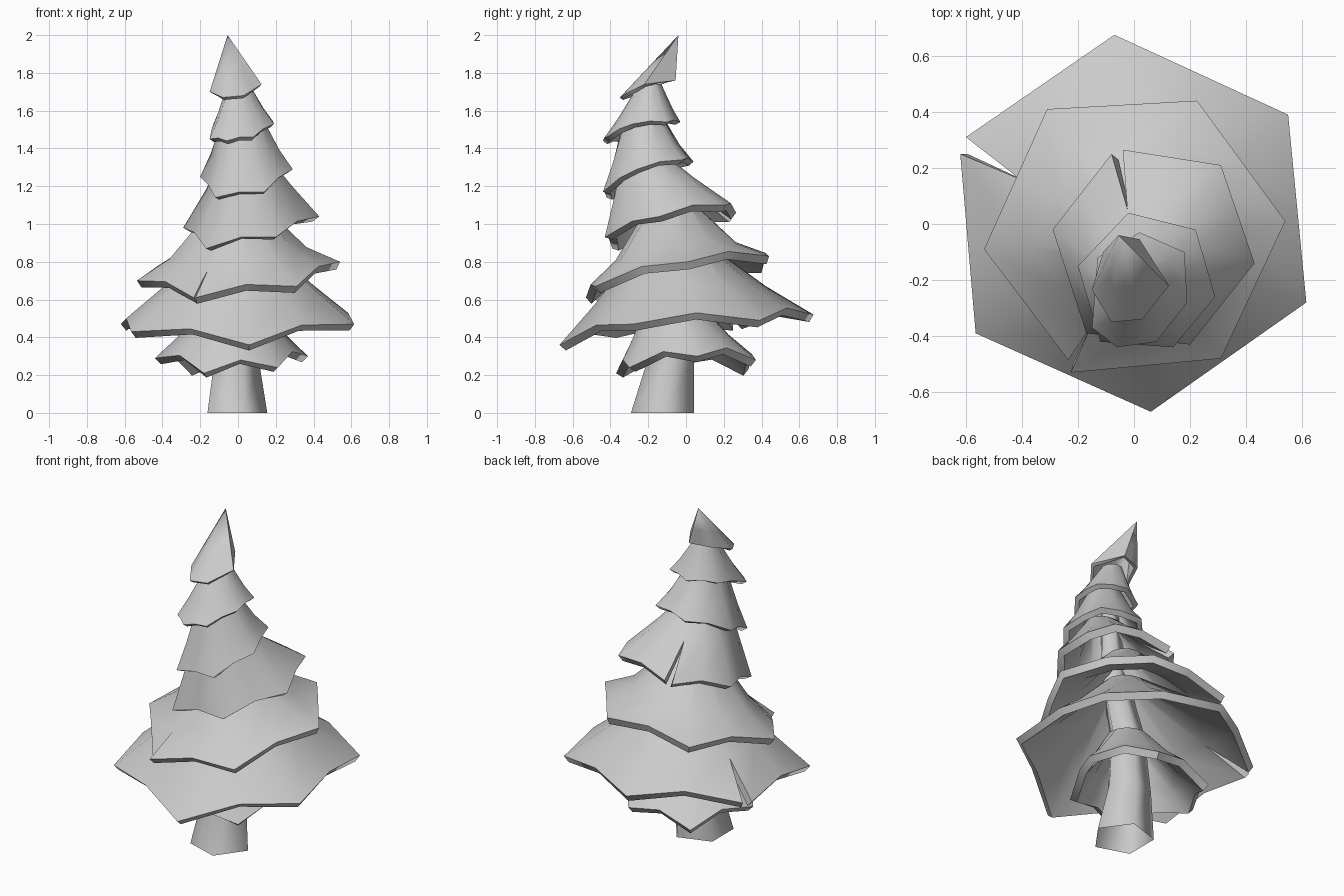
import bpy
import bmesh
from math import cos, sin, tau, radians
from mathutils import Vector

if "Cube" in bpy.data.objects:
    bpy.data.objects.remove(bpy.data.objects["Cube"], do_unlink=True)

# Single plain colour
grey = bpy.data.materials.new("light_grey")
grey.use_nodes = True
colour = (0.6, 0.6, 0.6, 1)
grey.diffuse_color = colour
shader = grey.node_tree.nodes["Principled BSDF"]
shader.inputs["Base Color"].default_value = colour
shader.inputs["Roughness"].default_value = 0.8


def finish(name, bm, thickness=0, angle=62):
    """Turn a bmesh into a smooth shaded object, with optional inward thickness."""
    mesh = bpy.data.meshes.new(name)
    bm.to_mesh(mesh)
    bm.free()
    mesh.materials.append(grey)
    obj = bpy.data.objects.new(name, mesh)
    bpy.context.collection.objects.link(obj)
    bpy.ops.object.select_all(action='DESELECT')
    obj.select_set(True)
    bpy.context.view_layer.objects.active = obj
    if thickness:
        shell = obj.modifiers.new("shell", 'SOLIDIFY')
        shell.thickness = thickness
        shell.offset = -1
        bpy.ops.object.modifier_apply(modifier=shell.name)
    bpy.ops.object.shade_smooth_by_angle(angle=radians(angle))


def bridge(bm, lower, upper, closed=True):
    """Join two clockwise rings with outward facing quads."""
    count = len(lower)
    for i in range(count if closed else count - 1):
        j = (i + 1) % count
        bm.faces.new((lower[j], lower[i], upper[i], upper[j]))


def branch_tier(name, corners, top, radius, lift, sag=0.02, thickness=0.045,
                split=False, slit=0.4):
    """Drooping skirt: corner tips with raised midpoints, narrowing to the top.
    A split tier has a slit in its rim between the last and first corner."""
    corners = [Vector(c) for c in corners]
    top = Vector(top)
    rim = []
    for i, tip in enumerate(corners):
        rim.append(tip)
        if split and i == len(corners) - 1:
            break
        following = corners[(i + 1) % len(corners)]
        rim.append((tip + following) / 2 + Vector((0, 0, lift)))

    # Collar ring around the top centre, and a slightly sunken middle ring
    collar = []
    for p in rim:
        outward = Vector((p.x - top.x, p.y - top.y, 0)).normalized()
        collar.append(top + outward * radius)
    if split:
        collar[0] = collar[-1] = (collar[0] + collar[-1]) / 2
    middle = [p.lerp(c, slit) - Vector((0, 0, sag)) for p, c in zip(rim, collar)]
    if split:
        middle[0] = middle[-1] = (middle[0] + middle[-1]) / 2

    bm = bmesh.new()
    rings = [[bm.verts.new(p) for p in ring] for ring in (rim, middle, collar)]
    bridge(bm, rings[0], rings[1], not split)
    bridge(bm, rings[1], rings[2], not split)
    bmesh.ops.remove_doubles(bm, verts=bm.verts[:], dist=0.0005)
    finish(name, bm, thickness)


# Trunk: open, tapering five sided tube that leans forward
bm = bmesh.new()
rings = []
for y, z, r in ((-.125, 0, .175), (-.08, .28, .13), (-.09, .65, .1),
                (-.2, 1.05, .08), (-.24, 1.5, .05)):
    angles = [-tau * k / 5 for k in range(5)]
    rings.append([bm.verts.new((-.02 + r * cos(a), y + r * sin(a), z)) for a in angles])
for lower, upper in zip(rings, rings[1:]):
    bridge(bm, lower, upper)
finish("trunk", bm, angle=80)

# Branch tiers from bottom to top, tips listed clockwise from above
branch_tier("branch_tier_bottom", [
    (-.26, .33, .23), (.13, .37, .28), (.37, .06, .3), (.21, -.3, .24),
    (-.18, -.37, .21), (-.44, -.02, .29)],
    (-.02, -.08, .62), .12, .055)

branch_tier("branch_tier_widest", [
    (-.6, .31, .48), (-.07, .675, .52), (.55, .39, .49), (.615, -.28, .47),
    (.06, -.67, .36), (-.565, -.39, .43), (-.62, .25, .47)],
    (0, -.08, .95), .12, .05, split=True)

branch_tier("branch_tier_wide", [
    (-.235, -.485, .61), (-.535, -.09, .7), (-.31, .41, .78), (.225, .44, .83),
    (.54, .01, .8), (.31, -.48, .67), (-.225, -.53, .61)],
    (0, -.08, 1.13), .1, .04, sag=.055, split=True)

branch_tier("branch_tier_middle", [
    (-.04, .265, 1.06), (.31, .21, 1.1), (.43, -.14, 1.04), (.2, -.43, .93),
    (-.17, -.39, .87), (-.29, -.02, .98), (-.08, .25, 1.04)],
    (.03, -.25, 1.4), .1, .03, sag=.01, split=True, slit=.5)

branch_tier("branch_tier_upper", [
    (-.02, .04, 1.33), (.22, -.02, 1.34), (.29, -.26, 1.29), (.14, -.44, 1.17),
    (-.12, -.42, 1.14), (-.2, -.15, 1.25)],
    (.02, -.23, 1.6), .09, .015, thickness=.035)

branch_tier("branch_tier_small", [
    (.02, -.03, 1.54), (.18, -.1, 1.54), (.19, -.28, 1.53), (.08, -.42, 1.46),
    (-.06, -.44, 1.44), (-.15, -.37, 1.45), (-.13, -.12, 1.53)],
    (0, -.19, 1.74), .06, .01, sag=.01, thickness=.03)

branch_tier("tree_tip", [
    (.02, -.055, 1.76), (.125, -.22, 1.74), (.03, -.34, 1.68),
    (-.08, -.35, 1.67), (-.15, -.235, 1.7), (-.11, -.1, 1.75)],
    (-.055, -.04, 2), 0, 0, sag=0, thickness=.02)
